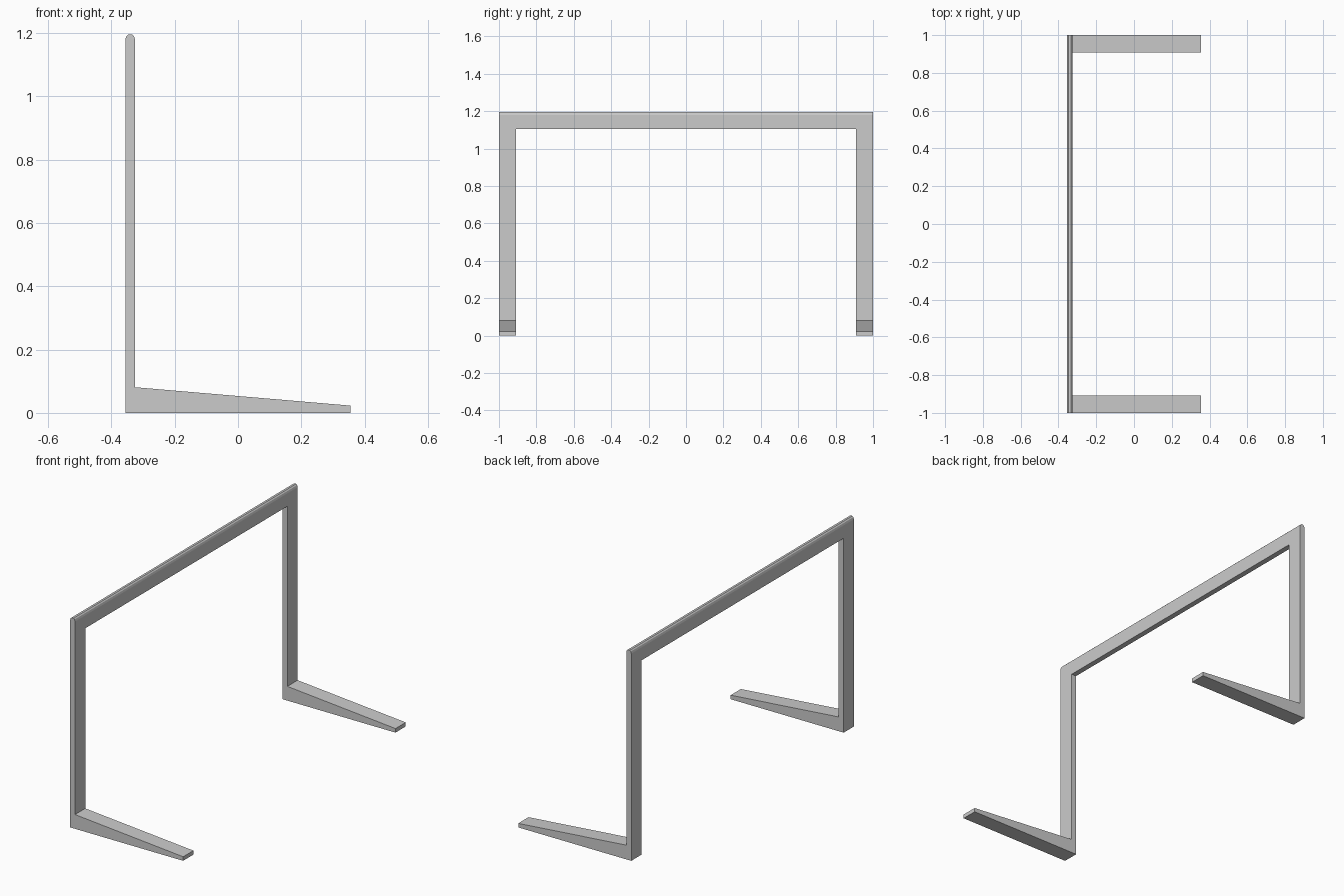
import bpy, bmesh

if "Cube" in bpy.data.objects:
    bpy.data.objects.remove(bpy.data.objects["Cube"])


def extrude_profile(name, points, half_width):
    """Closed x-z profile extruded along y, centred on y = 0."""
    bm = bmesh.new()
    face = bm.faces.new([bm.verts.new((x, -half_width, z)) for x, z in points])
    new = bmesh.ops.extrude_face_region(bm, geom=[face])["geom"]
    verts = [v for v in new if isinstance(v, bmesh.types.BMVert)]
    bmesh.ops.translate(bm, verts=verts, vec=(0, 2 * half_width, 0))
    bmesh.ops.recalc_face_normals(bm, faces=bm.faces)
    mesh = bpy.data.meshes.new(name)
    bm.to_mesh(mesh)
    bm.free()
    obj = bpy.data.objects.new(name, mesh)
    bpy.context.collection.objects.link(obj)
    return obj


# Side outline: tapered foot, slim upright, softened top edge
frame = extrude_profile("table_frame", [
    (-0.356, 0), (0.355, 0), (0.355, 0.023), (-0.325, 0.081),
    (-0.325, 1.178), (-0.328, 1.189), (-0.334, 1.195),
    (-0.347, 1.195), (-0.353, 1.189), (-0.356, 1.178)], 1.0)

# Opening between the two legs, below the top rail
opening = extrude_profile("opening_cutter", [
    (-0.6, -0.2), (0.6, -0.2), (0.6, 1.105), (-0.6, 1.105)], 0.908)
opening.hide_render = True
opening.display_type = 'WIRE'

cut = frame.modifiers.new("opening", 'BOOLEAN')
cut.operation = 'DIFFERENCE'
cut.solver = 'EXACT'
cut.object = opening

# Bake the cut and drop the helper
bpy.context.view_layer.objects.active = frame
bpy.ops.object.modifier_apply(modifier=cut.name)
bpy.data.objects.remove(opening)
